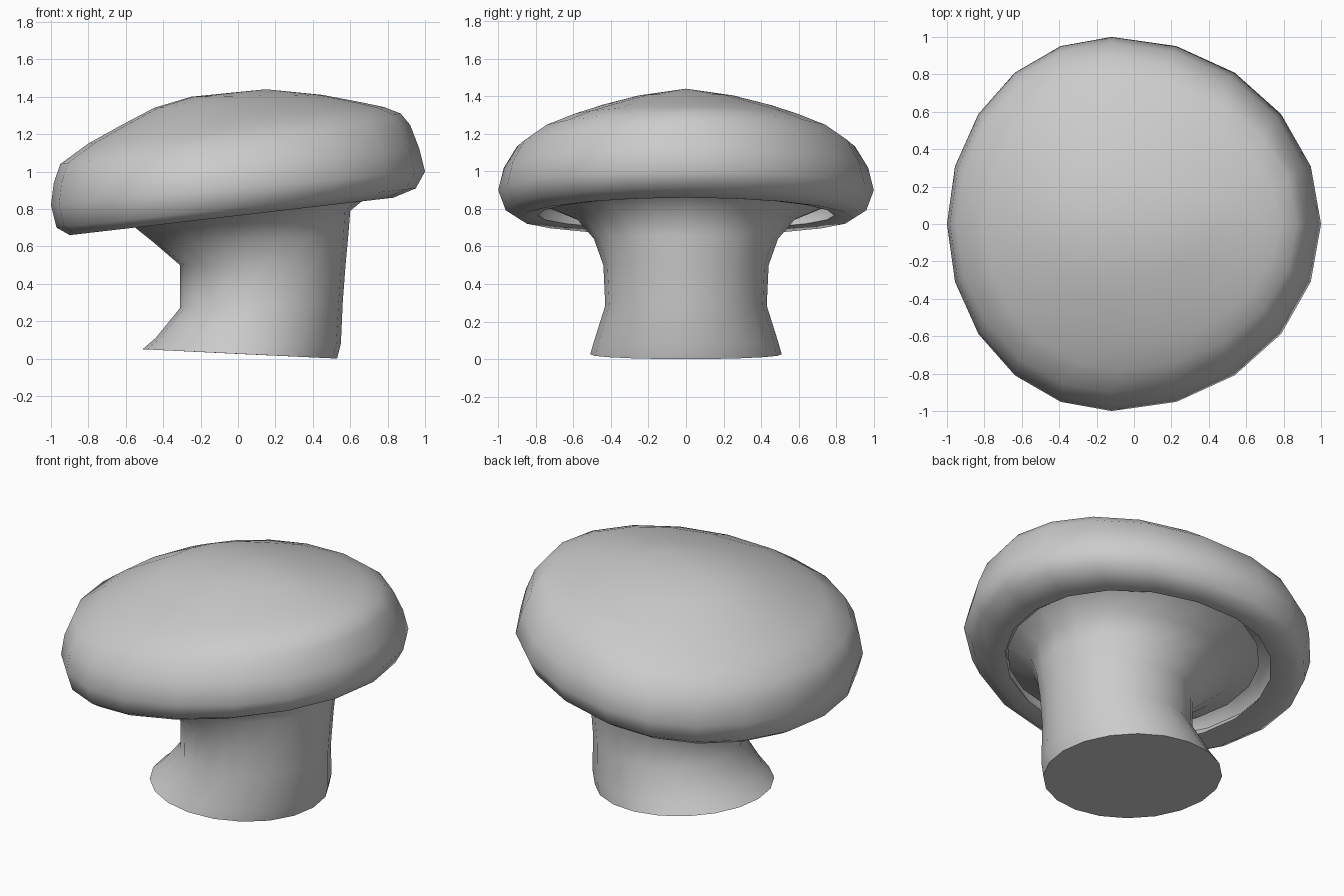
import bpy, bmesh, math

cube = bpy.data.objects.get("Cube")
if cube:
    bpy.data.objects.remove(cube, do_unlink=True)

SIDES = 20

grey = bpy.data.materials.new("plain grey")
grey.use_nodes = True
colour = (0.6, 0.6, 0.6, 1)
grey.diffuse_color = colour
grey.node_tree.nodes["Principled BSDF"].inputs["Base Color"].default_value = colour


def loft(name, rings, skew, bottom, top, sharp):
    """Skin tilted egg-shaped rings (x left, z left, x right, z right, half depth)."""
    bm = bmesh.new()
    loops = []
    for xl, zl, xr, zr, ry in rings:
        xc = (xl + xr) / 2 + skew * (xr - xl)
        loop = []
        for i in range(SIDES):
            a = math.tau * i / SIDES
            c = math.cos(a)
            x = xc + c * (xr - xc if c > 0 else xc - xl)
            z = zl + (zr - zl) * (x - xl) / (xr - xl)
            loop.append(bm.verts.new((x, ry * math.sin(a), z)))
        loops.append(loop)
    for low, high in zip(loops, loops[1:]):
        for i in range(SIDES):
            j = (i + 1) % SIDES
            bm.faces.new((low[i], low[j], high[j], high[i]))
    # close both ends with a fan to a centre point
    for loop, point in ((loops[0], bottom), (loops[-1], top)):
        tip = bm.verts.new(point)
        for i in range(SIDES):
            bm.faces.new((loop[i], loop[(i + 1) % SIDES], tip))
    bmesh.ops.recalc_face_normals(bm, faces=bm.faces)
    mesh = bpy.data.meshes.new(name)
    bm.to_mesh(mesh)
    bm.free()
    obj = bpy.data.objects.new(name, mesh)
    bpy.context.collection.objects.link(obj)
    mesh.materials.append(grey)
    bpy.ops.object.select_all(action='DESELECT')
    obj.select_set(True)
    bpy.context.view_layer.objects.active = obj
    bpy.ops.object.shade_smooth_by_angle(angle=math.radians(sharp))
    return obj


# Cap: hollow underside, rolled lip, tilted dome
loft("mushroom_cap", [
    (-0.76, 0.82, 0.76, 0.98, 0.80),
    (-0.80, 0.74, 0.76, 0.91, 0.82),
    (-0.76, 0.69, 0.74, 0.86, 0.79),
    (-0.90, 0.66, 0.83, 0.86, 0.89),
    (-0.97, 0.70, 0.95, 0.91, 0.96),
    (-1.00, 0.82, 1.00, 1.00, 1.00),
    (-0.985, 0.94, 0.97, 1.12, 0.97),
    (-0.95, 1.04, 0.92, 1.25, 0.90),
    (-0.80, 1.15, 0.87, 1.31, 0.78),
    (-0.62, 1.25, 0.78, 1.345, 0.62),
    (-0.45, 1.34, 0.66, 1.37, 0.45),
    (-0.25, 1.40, 0.45, 1.41, 0.25),
], -0.06, (0, 0, 0.92), (0.15, 0, 1.44), 60)

# Stem: spreading foot, narrow waist, flare under the cap
loft("mushroom_stem", [
    (-0.51, 0.05, 0.53, 0.0, 0.51),
    (-0.44, 0.11, 0.55, 0.08, 0.49),
    (-0.31, 0.27, 0.56, 0.30, 0.43),
    (-0.31, 0.50, 0.575, 0.50, 0.44),
    (-0.45, 0.62, 0.59, 0.66, 0.49),
    (-0.55, 0.70, 0.60, 0.79, 0.58),
    (-0.70, 0.76, 0.71, 0.88, 0.76),
], 0, (0, 0, 0.025), (0, 0, 0.88), 60)
